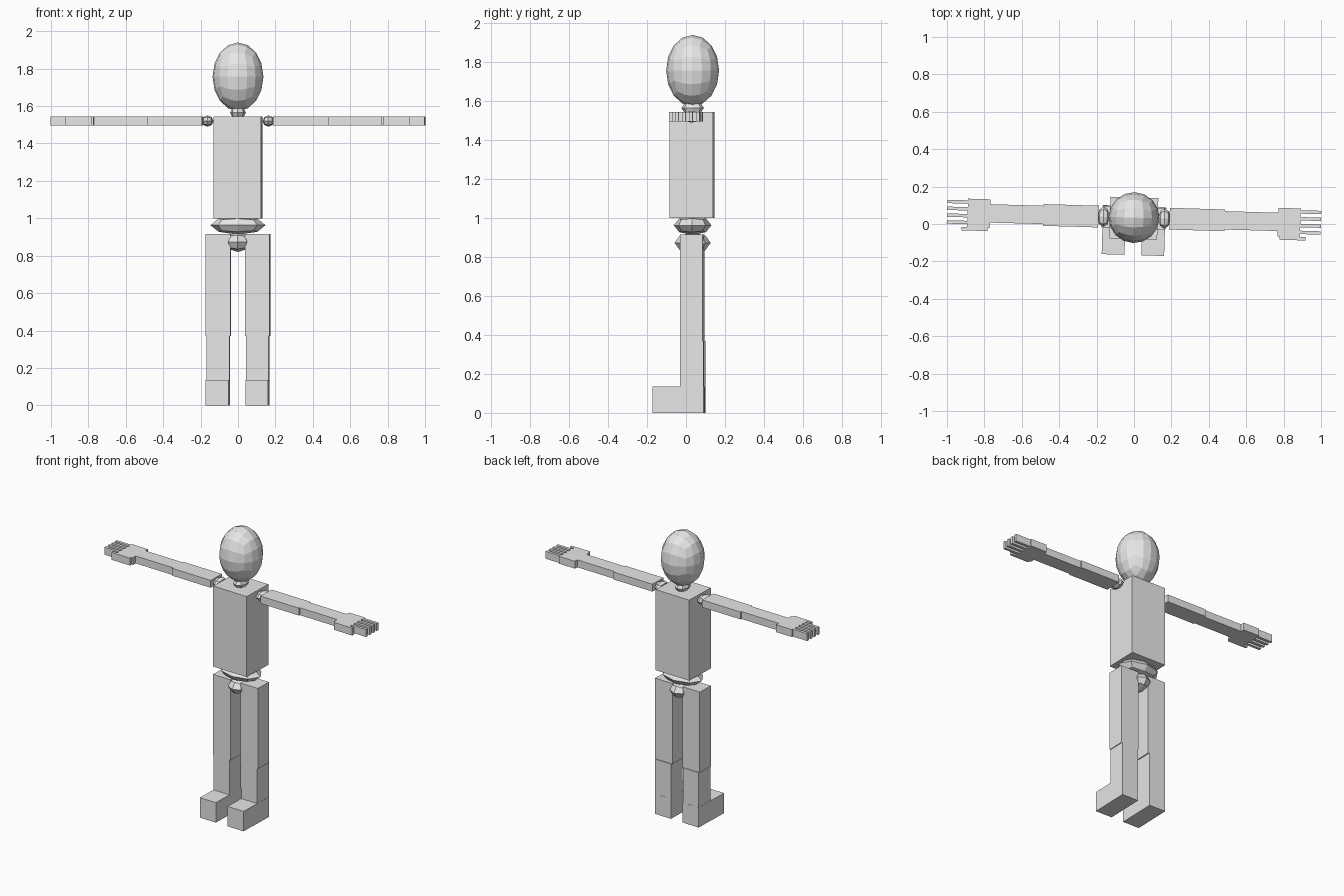
import bpy
import bmesh
import math
from mathutils import Matrix, Vector

if "Cube" in bpy.data.objects:
    bpy.data.objects.remove(bpy.data.objects["Cube"])

grey = bpy.data.materials.new("light_grey")
grey.diffuse_color = (0.8, 0.8, 0.8, 1)
grey.use_nodes = True
grey.node_tree.nodes["Principled BSDF"].inputs["Base Color"].default_value = grey.diffuse_color

# The whole figure is turned slightly about its vertical axis
PIVOT = Vector((0, 0.034, 0))
TURN = (Matrix.Translation(PIVOT) @ Matrix.Rotation(math.radians(-1.7), 4, 'Z')
        @ Matrix.Translation(-PIVOT))


def finish(name, bm):
    bmesh.ops.recalc_face_normals(bm, faces=bm.faces)
    mesh = bpy.data.meshes.new(name)
    bm.to_mesh(mesh)
    bm.free()
    mesh.materials.append(grey)
    obj = bpy.data.objects.new(name, mesh)
    obj.matrix_world = TURN
    bpy.context.collection.objects.link(obj)
    return obj


def add_box(bm, x, y, z):
    """Box between the given (low, high) ranges."""
    verts = bmesh.ops.create_cube(bm, size=1)["verts"]
    for v in verts:
        v.co = Vector([(a + b) / 2 + c * (b - a) for c, (a, b) in zip(v.co, (x, y, z))])


def box(name, x, y, z):
    bm = bmesh.new()
    add_box(bm, x, y, z)
    return finish(name, bm)


def ball(name, centre, radii, cuts):
    """Faceted ellipsoid made from a subdivided cube."""
    bm = bmesh.new()
    bmesh.ops.create_cube(bm, size=2)
    bmesh.ops.subdivide_edges(bm, edges=bm.edges, cuts=cuts, use_grid_fill=True)
    for v in bm.verts:
        d = Vector([math.tan(c * math.pi / 4) for c in v.co]).normalized()
        v.co = Vector([o + r * c for o, r, c in zip(centre, radii, d)])
    return finish(name, bm)


# Head, neck, trunk and joints
ball("head", (0, 0.034, 1.757), (0.136, 0.136, 0.183), 3)
ball("neck_joint", (0, 0.034, 1.565), (0.042, 0.058, 0.036), 1)
box("torso", (-0.129, 0.127), (-0.08, 0.142), (1.0, 1.545))
ball("waist_joint", (0, 0.034, 0.963), (0.147, 0.097, 0.05), 1)
ball("hip_joint", (0, 0.034, 0.873), (0.07, 0.093, 0.053), 1)

ARM_Z = (1.495, 1.545)
for side, s in (("left", -1), ("right", 1)):
    def mx(a, b):
        return tuple(sorted((s * a, s * b)))

    # Arm
    ball(side + "_shoulder_joint", (s * 0.163, 0.034, 1.52), (0.032, 0.055, 0.03), 1)
    box(side + "_upper_arm", mx(0.19, 0.485), (-0.024, 0.092), ARM_Z)
    box(side + "_forearm", mx(0.485, 0.77), (-0.015, 0.083), ARM_Z)

    # Hand with palm, thumb and four fingers
    hand = bmesh.new()
    add_box(hand, mx(0.77, 0.89), (-0.045, 0.109), ARM_Z)
    add_box(hand, mx(0.78, 0.92), (-0.061, -0.043), ARM_Z)
    for i in range(4):
        y = 0.091 - i * 0.0365
        add_box(hand, mx(0.885, 1.0), (y - 0.009, y + 0.009), ARM_Z)
    finish(side + "_hand", hand)

    # Leg and foot
    box(side + "_thigh", mx(0.038, 0.171), (-0.025, 0.09), (0.37, 0.915))
    box(side + "_shin", mx(0.045, 0.166), (-0.025, 0.095), (0.13, 0.37))
    box(side + "_foot", mx(0.045, 0.167), (-0.166, 0.096), (0, 0.135))
